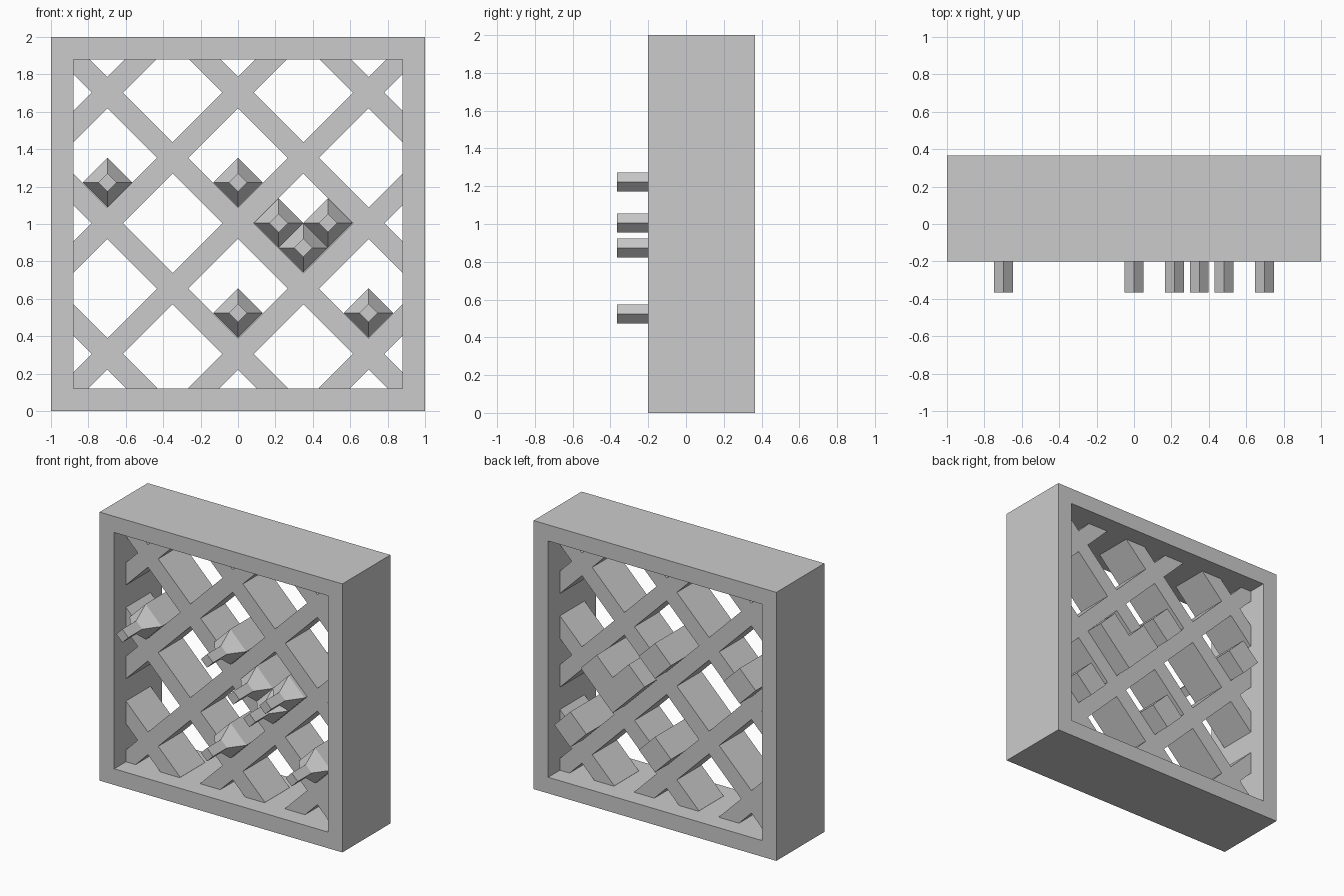
import bpy, bmesh
from math import sin, cos, pi, sqrt, radians

if "Cube" in bpy.data.objects:
    bpy.data.objects.remove(bpy.data.objects["Cube"])

FRONT, BACK = -0.20, 0.365      # frame depth
INNER = 0.88                    # half size of the frame opening
PITCH, BAR = 0.698, 0.119       # lattice spacing and bar width
MID_Z = 1.004                   # lattice centre height


def loft(name, rings, loc, turn=0.0, closed=False):
    """Join four-sided rings (corner radius, y) along the y axis."""
    bm = bmesh.new()
    loops = []
    for r, y in rings:
        loops.append([bm.verts.new((r * cos(turn + i * pi / 2), y, r * sin(turn + i * pi / 2)))
                      for i in range(4)])
    pairs = list(zip(loops, loops[1:]))
    if closed:
        pairs.append((loops[-1], loops[0]))
    else:
        bm.faces.new(loops[0])
        bm.faces.new(loops[-1])
    for a, b in pairs:
        for i in range(4):
            j = (i + 1) % 4
            bm.faces.new((a[i], a[j], b[j], b[i]))
    bmesh.ops.recalc_face_normals(bm, faces=bm.faces)
    mesh = bpy.data.meshes.new(name)
    bm.to_mesh(mesh)
    bm.free()
    ob = bpy.data.objects.new(name, mesh)
    ob.location = loc
    bpy.context.collection.objects.link(ob)
    return ob


def lattice_bar(s, k):
    """Diagonal bar along z = s*x + k*PITCH, with ends sunk into the frame."""
    c = k * PITCH
    u0, u1 = max(-INNER, -INNER - c), min(INNER, INNER - c)
    u = (u0 + u1) / 2
    bpy.ops.mesh.primitive_cube_add(size=1, location=(s * u, (FRONT + BACK) / 2, MID_Z + u + c),
                                    rotation=(0, radians(-45 * s), 0))
    ob = bpy.context.object
    ob.name = "lattice_bar"
    ob.scale = ((u1 - u0) * sqrt(2) + BAR, 0.29, BAR)


# Square open frame
R2 = sqrt(2)
loft("rack_frame", [(R2, FRONT), (R2, BACK), (INNER * R2, BACK), (INNER * R2, FRONT)],
     (0, 0, 1), turn=pi / 4, closed=True)

# Diagonal lattice
for s in (1, -1):
    for k in range(-2, 3):
        lattice_bar(s, k)

# Four-sided bottles lying in the lattice cells, necks forward
for x, z in [(-0.698, 1.222), (0, 1.222), (0.217, 1.005), (0.481, 1.005),
             (0.349, 0.873), (0, 0.524), (0.698, 0.524)]:
    loft("bottle", [(0.05, -0.365), (0.05, -0.2), (0.132, -0.09), (0.132, BACK)], (x, 0, z))
